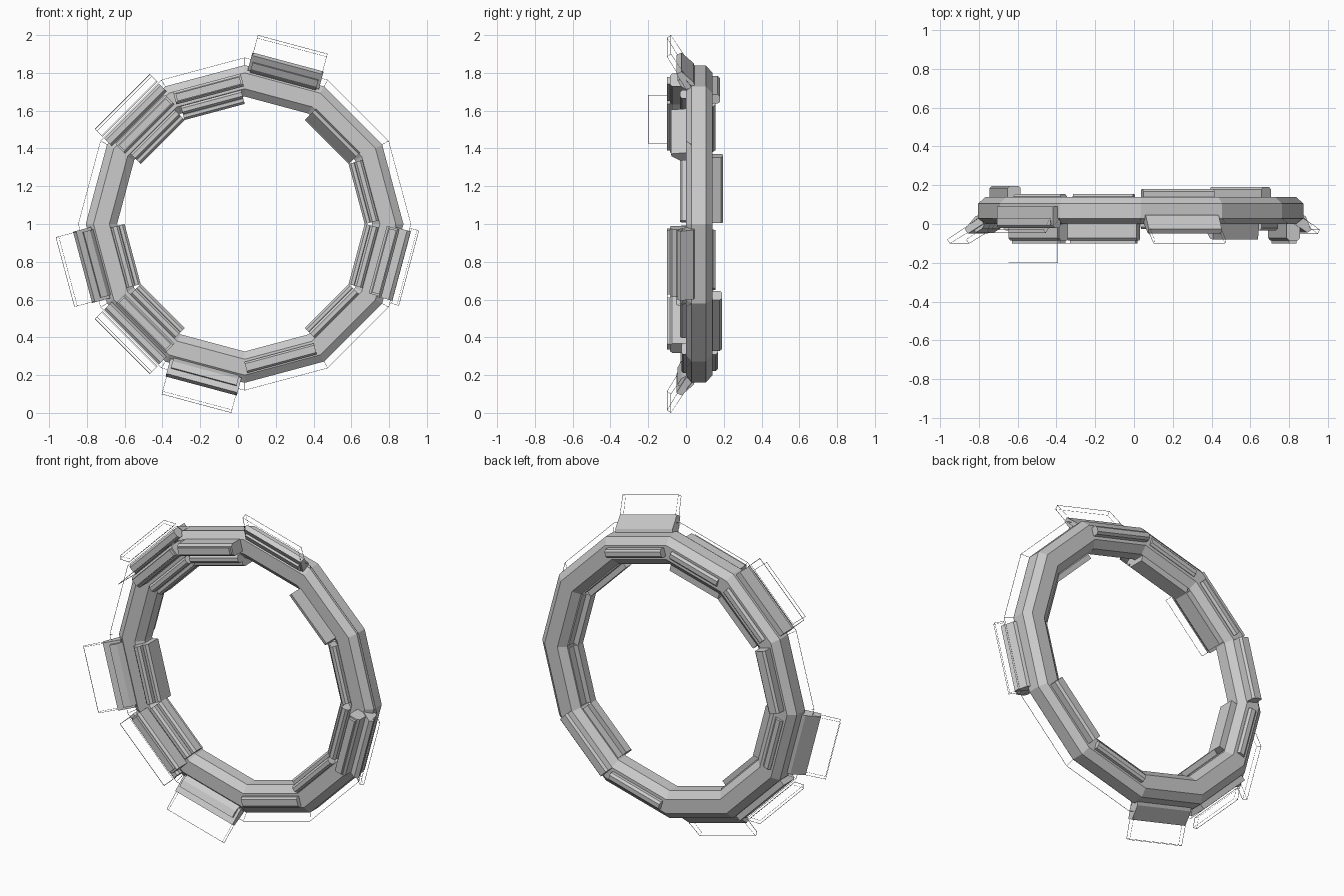
import bpy, bmesh
from math import sin, cos, radians, pi

if "Cube" in bpy.data.objects:
    bpy.data.objects.remove(bpy.data.objects["Cube"])

CX, CZ = 0.035, 1.0      # ring centre in the front plane


def finish(bm, name, outline=False):
    bmesh.ops.recalc_face_normals(bm, faces=bm.faces)
    me = bpy.data.meshes.new(name)
    bm.to_mesh(me)
    bm.free()
    ob = bpy.data.objects.new(name, me)
    bpy.context.collection.objects.link(ob)
    if outline:           # clear glow parts show only as hairline frames
        mod = ob.modifiers.new("frame", 'WIREFRAME')
        mod.thickness = 0.003
        mod.use_boundary = True
        mod.use_even_offset = False
    return ob


def revolve(name, profile, closed=True, outline=False):
    """Sweep an (r, y) profile through the 12 corners of the ring."""
    bm = bmesh.new()
    rings = []
    for k in range(12):
        a = k * pi / 6
        rings.append([bm.verts.new((CX + r * cos(a), y, CZ + r * sin(a))) for r, y in profile])
    n = len(profile)
    for k in range(12):
        p, q = rings[k], rings[(k + 1) % 12]
        for i in range(n if closed else n - 1):
            j = (i + 1) % n
            bm.faces.new((p[i], p[j], q[j], q[i]))
    return finish(bm, name, outline)


def prism(name, deg, profile, half, outline=False):
    """Extrude an (r, y) profile along the side of the ring facing deg."""
    bm = bmesh.new()
    a = radians(deg)
    ends = []
    for u in (-half, half):
        ends.append([bm.verts.new((CX + r * cos(a) - u * sin(a), y,
                                   CZ + r * sin(a) + u * cos(a))) for r, y in profile])
    n = len(profile)
    for i in range(n if n > 2 else 1):
        j = (i + 1) % n
        bm.faces.new((ends[0][i], ends[0][j], ends[1][j], ends[1][i]))
    if n > 2:
        bm.faces.new(ends[0])
        bm.faces.new(ends[1])
    return finish(bm, f"{name}_{deg}", outline)


def rect(r0, r1, y0, y1):
    return [(r0, y0), (r1, y0), (r1, y1), (r0, y1)]


def bar(r0, r1, y0, y1, c):
    """Bar section with bevelled front corners."""
    return [(r0 + c, y0), (r1 - c, y0), (r1, y0 + c), (r1, y1), (r0, y1), (r0, y0 + c)]


# Main twelve-sided ring with bevelled section, and its thin outer glow band
revolve("ring_body", [(0.675, 0.035), (0.716, 0), (0.80, 0), (0.84, 0.03),
                      (0.84, 0.105), (0.80, 0.14), (0.716, 0.14), (0.675, 0.105)])
revolve("ring_glow", [(0.84, 0.03), (0.88, 0.0)], False, True)

# Inner plates lying inside the ring
for d in (15, 45, 105, 135, 195, 225, 315, 345):
    back = 0.105 if d in (105, 135, 195) else 0.06
    prism("inner_plate", d, bar(0.614, 0.655, 0.0, back, 0.012), 0.165)
    prism("inner_plate_step", d, bar(0.645, 0.69, -0.033, 0.105, 0.012), 0.165)
# The upper right plate rises towards the front
prism("inner_plate_lip", 45, [(0.62, 0.0), (0.67, -0.075), (0.69, -0.08), (0.70, 0.01)], 0.165)

# Outer wings: solid stepped plate with a long clear glow card
for d in (75, 195, 255):
    prism("outer_wing", d, [(0.79, 0.0), (0.872, -0.05), (0.888, -0.025),
                            (0.83, 0.04), (0.80, 0.05)], 0.195)
    prism("outer_wing_step", d, [(0.78, 0.01), (0.80, -0.025), (0.835, -0.045),
                                 (0.845, -0.01), (0.82, 0.02)], 0.18)
    prism("wing_glow", d, [(0.85, -0.03), (0.968, -0.10), (0.983, -0.08),
                           (0.86, 0.0)], 0.19, True)

# Short wing on the right
prism("outer_wing", 345, [(0.77, 0.0), (0.84, -0.045), (0.86, -0.03),
                          (0.83, 0.04), (0.80, 0.05)], 0.19)
prism("wing_glow", 345, [(0.85, -0.02), (0.89, -0.05), (0.90, -0.03), (0.86, 0.0)],
      0.205, True)

# Low outer rails on the left corners
for d in (135, 225):
    prism("outer_rail", d, bar(0.79, 0.845, -0.02, 0.09, 0.012), 0.205)
    prism("rail_glow", d, [(0.86, 0.0), (0.90, -0.045), (0.915, -0.03), (0.865, 0.03)],
          0.205, True)
prism("front_glow", 135, [(0.785, 0.0), (0.785, -0.20)], 0.18, True)

# Deep blocks standing forward from the ring face
for d, r in ((105, 0.74), (135, 0.745), (225, 0.745), (345, 0.765)):
    prism("front_block", d, bar(r - 0.035, r + 0.035, -0.085, 0.01, 0.012), 0.185)
    prism("front_block_cap", d, rect(r - 0.02, r + 0.02, -0.10, -0.08), 0.175)
# Low bar at the bottom of the ring face
prism("front_bar", 285, bar(0.705, 0.765, -0.025, 0.02, 0.01), 0.19)

# Back bars, from low strips to tall blocks
for d, top, half in ((75, 0.18, 0.19), (105, 0.155, 0.16), (135, 0.155, 0.17),
                     (165, 0.197, 0.18), (195, 0.155, 0.16), (285, 0.17, 0.17),
                     (315, 0.19, 0.19)):
    r0 = 0.69 if top > 0.185 else 0.71
    prism("back_bar", d, [(r0, 0.12), (0.76, 0.12), (0.76, top - 0.012),
                          (0.748, top), (r0 + 0.012, top), (r0, top - 0.012)], half)
